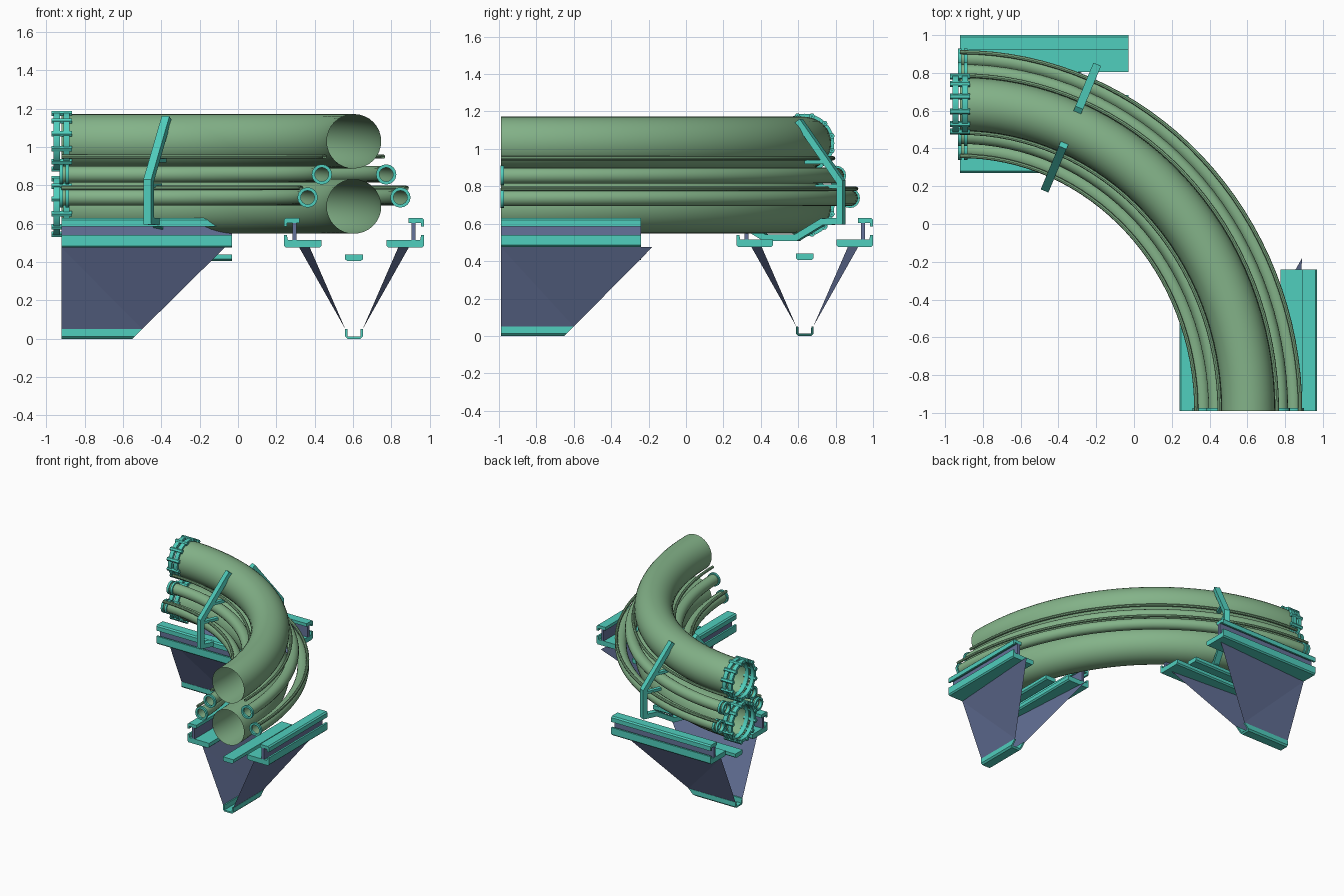
import bpy, bmesh
from math import sin, cos, pi, radians
from mathutils import Vector

if "Cube" in bpy.data.objects:
    bpy.data.objects.remove(bpy.data.objects["Cube"])


def material(name, col):
    m = bpy.data.materials.new(name)
    m.diffuse_color = (*col, 1)
    m.use_nodes = True
    m.node_tree.nodes["Principled BSDF"].inputs["Base Color"].default_value = m.diffuse_color
    return m


GREEN = material("pipe_green", (0.23, 0.45, 0.25))
TEAL = material("steel_teal", (0.08, 0.62, 0.51))
SLATE = material("plate_slate", (0.13, 0.17, 0.32))


def build(name, verts, faces, mat, smooth=False):
    me = bpy.data.meshes.new(name)
    me.from_pydata([tuple(v) for v in verts], [], faces)
    bm = bmesh.new()
    bm.from_mesh(me)
    bmesh.ops.recalc_face_normals(bm, faces=bm.faces[:])
    bm.to_mesh(me)
    bm.free()
    ob = bpy.data.objects.new(name, me)
    bpy.context.collection.objects.link(ob)
    me.materials.append(mat)
    if smooth:
        bpy.ops.object.select_all(action='DESELECT')
        ob.select_set(True)
        bpy.context.view_layer.objects.active = ob
        bpy.ops.object.shade_smooth_by_angle(angle=radians(40))
    return ob


# Point on the bend: d = offset outward from the centre line, t = angle
def bend(d, z, t):
    return Vector((-0.92 + (1.525 + d) * cos(t), -0.99 + (1.625 + d) * sin(t), z))


def pipe(name, d, z, r, sides, steps=32):
    verts, faces = [], []
    for i in range(steps + 1):
        for j in range(sides):
            a = 2 * pi * j / sides
            verts.append(bend(d + r * cos(a), z + r * sin(a), i / steps * pi / 2))
    for i in range(steps):
        for j in range(sides):
            k = (j + 1) % sides
            faces.append((i * sides + j, i * sides + k, (i + 1) * sides + k, (i + 1) * sides + j))
    build(name, verts, faces, GREEN, True)


def ring(name, c, axis, r_in, r_out, half, sides=24):
    axis = Vector(axis)
    side = axis.cross(Vector((0, 0, 1)))
    verts, faces = [], []
    for j in range(sides):
        a = 2 * pi * j / sides
        u = side * cos(a) + Vector((0, 0, sin(a)))
        for r, s in ((r_in, -half), (r_out, -half), (r_out, half), (r_in, half)):
            verts.append(Vector(c) + u * r + axis * s)
        for k in range(4):
            n = (j + 1) % sides
            faces.append((j * 4 + k, j * 4 + (k + 1) % 4, n * 4 + (k + 1) % 4, n * 4 + k))
    build(name, verts, faces, TEAL, True)


def prism(name, front, back, mat):
    n = len(front)
    faces = [tuple(range(n)), tuple(range(2 * n - 1, n - 1, -1))]
    faces += [(i, (i + 1) % n, n + (i + 1) % n, n + i) for i in range(n)]
    build(name, list(front) + list(back), faces, mat)


# Main pipes with bolted flanges on the left end
for label, z in (("upper", 1.03), ("lower", 0.69)):
    pipe(label + "_main_pipe", 0, z, 0.142, 32)
    for x in (-0.945, -0.895):
        ring(label + "_flange", (x, 0.635, z), (1, 0, 0), 0.135, 0.158, 0.016, 32)
    for i in range(12):
        a = 2 * pi * (i + 0.5) / 12
        c = (-0.92, 0.635 + 0.15 * cos(a), z + 0.15 * sin(a))
        ring(label + "_flange_bolt", c, (1, 0, 0), 0.002, 0.016, 0.053, 6)

# Service pipes, collars and thin conduits on both sides
for side, s in (("inner", -1), ("outer", 1)):
    for d, z in ((0.168, 0.857), (0.242, 0.737)):
        pipe(side + "_service_pipe", s * d, z, 0.043, 16)
        ring(side + "_front_collar", bend(s * d, z, 0) + Vector((0, 0.008, 0)), (0, 1, 0), 0.036, 0.053, 0.009, 16)
        for x in (0.008, 0.04):
            ring(side + "_left_collar", bend(s * d, z, pi / 2) + Vector((x - 0.01, 0, 0)), (1, 0, 0), 0.036, 0.053, 0.009, 16)
    for d, z in ((0.152, 0.95), (0.275, 0.787)):
        pipe(side + "_conduit", s * d, z, 0.011, 8)


# Support: rails, web plates, slanted side plates, centre beam, bottom channel
def support(name, place, length, top, low):
    def extrude(part, prof, a, b, mat):
        prism(name + part, [place(a, d, z) for d, z in prof], [place(b, d, z) for d, z in prof], mat)

    for side, s in (("_inner", -1), ("_outer", 1)):
        up = [(0.285, 0.63), (0.355, 0.63), (0.365, 0.62), (0.365, 0.585),
              (0.35, 0.585), (0.35, 0.605), (0.285, 0.605)]
        down = [(0.17, 0.485), (0.18, 0.475), (0.355, 0.475), (0.365, 0.485), (0.365, 0.54),
                (0.35, 0.54), (0.345, 0.515), (0.17, 0.515)]
        web = [(0.30, 0.51), (0.322, 0.51), (0.322, 0.607), (0.30, 0.607)]
        for part, prof, mat in (("_rail_top", up, TEAL), ("_rail_bottom", down, TEAL), ("_rail_web", web, SLATE)):
            extrude(side + part, [(s * d, z) for d, z in prof], 0, length, mat)
        plate = [place(0, s * 0.23, 0.475), place(top, s * 0.285, 0.475),
                 place(low, s * 0.045, 0.05), place(0, s * 0.045, 0.05)]
        build(name + side + "_side_plate", plate, [(0, 1, 2), (0, 2, 3)], SLATE)
    beam = [(-0.047, 0.415), (-0.035, 0.405), (0.035, 0.405), (0.047, 0.415), (0.047, 0.44), (-0.047, 0.44)]
    extrude("_centre_beam", beam, 0, length, TEAL)
    # bottom channel with a raked end
    chan = [(-0.047, 0.05), (-0.047, 0.012), (-0.035, 0), (0.035, 0), (0.047, 0.012), (0.047, 0.05),
            (0.035, 0.05), (0.033, 0.012), (-0.033, 0.012), (-0.035, 0.05)]
    prism(name + "_bottom_channel", [place(0, d, z) for d, z in chan],
          [place(low - 0.05 + z, d, z) for d, z in chan], TEAL)


support("left_support", lambda s, d, z: Vector((-0.92 + s, 0.635 + d, z)), 0.89, 0.85, 0.42)
support("right_support", lambda s, d, z: Vector((0.605 + d, -0.99 + s, z)), 0.75, 0.81, 0.39)

# Clamp frame across the left arm: legs, slanted stays, arms and under-strut
T = radians(67.4)
TAN = Vector((-sin(T), cos(T), 0))


def bar(name, p, q, w=0.036, depth=0.022):
    p, q = Vector(p), Vector(q)
    u = (q - p).normalized()
    n = Vector((-u.y, u.x)) * w / 2
    pts = [bend(v.x, v.y, T) for v in (p + n, q + n, q - n, p - n)]
    prism(name, [v + TAN * depth for v in pts], [v - TAN * depth for v in pts], TEAL)


for side, s in (("inner", -1), ("outer", 1)):
    bar(side + "_clamp_leg", (s * 0.345, 0.60), (s * 0.345, 0.83))
    bar(side + "_clamp_stay", (s * 0.348, 0.82), (s * 0.10, 1.15))
    bar(side + "_clamp_upper_arm", (s * 0.26, 0.93), (s * 0.14, 0.93), 0.022, 0.015)
    bar(side + "_clamp_lower_arm", (s * 0.345, 0.80), (s * 0.20, 0.80), 0.022, 0.015)
    bar(side + "_clamp_foot", (s * 0.36, 0.615), (s * 0.24, 0.61))
    bar(side + "_clamp_under_strut", (s * 0.25, 0.615), (s * 0.09, 0.525))
bar("clamp_under_tie", (-0.10, 0.525), (0.10, 0.525))
